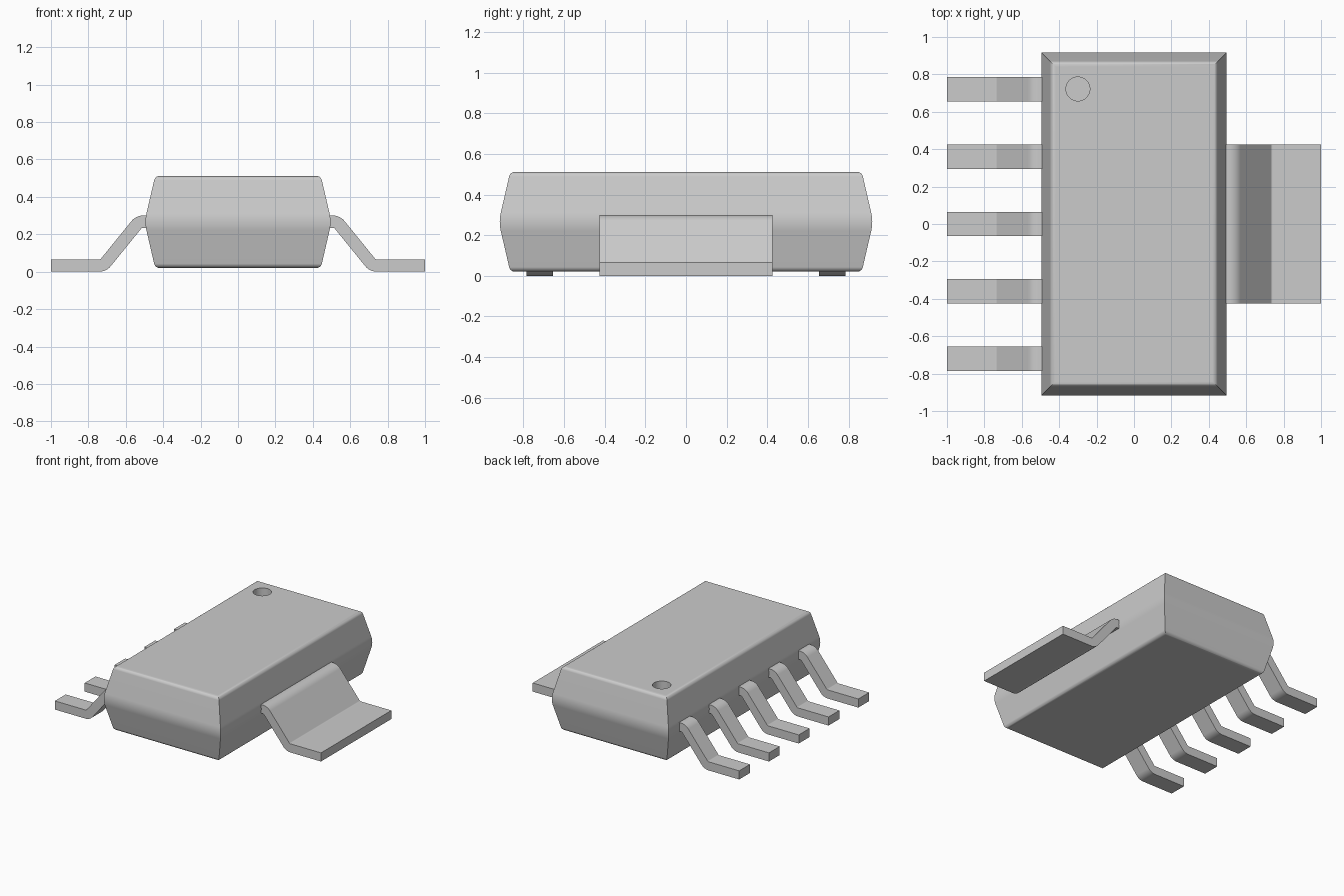
import bpy, bmesh, math
from mathutils import Vector

cube = bpy.data.objects.get("Cube")
if cube:
    bpy.data.objects.remove(cube, do_unlink=True)

grey = bpy.data.materials.new("plain grey")
grey.use_nodes = True
GREY = (0.6, 0.6, 0.6, 1)
grey.diffuse_color = GREY
grey.node_tree.nodes["Principled BSDF"].inputs["Base Color"].default_value = GREY


def round_path(points, radii, steps=6):
    """Replace each inner corner of an open 2D path with an arc."""
    pts = [Vector(p) for p in points]
    path = [pts[0]]
    for a, b, c, r in zip(pts, pts[1:], pts[2:], radii):
        u, v = (a - b).normalized(), (c - b).normalized()
        half = u.angle(v) / 2
        centre = b + (u + v).normalized() * r / math.sin(half)
        start = b + u * r / math.tan(half) - centre
        end = b + v * r / math.tan(half) - centre
        turn = start.angle(end)
        for i in range(steps + 1):
            t = i / steps
            path.append(centre + (start * math.sin((1 - t) * turn)
                                  + end * math.sin(t * turn)) / math.sin(turn))
    return path + [pts[-1]]


def make_object(name, bm):
    bmesh.ops.recalc_face_normals(bm, faces=bm.faces)
    mesh = bpy.data.meshes.new(name)
    bm.to_mesh(mesh)
    bm.free()
    mesh.materials.append(grey)
    ob = bpy.data.objects.new(name, mesh)
    bpy.context.collection.objects.link(ob)
    return ob


def select_only(ob):
    bpy.ops.object.select_all(action='DESELECT')
    ob.select_set(True)
    bpy.context.view_layer.objects.active = ob


def finish(ob):
    select_only(ob)
    bpy.ops.object.shade_smooth_by_angle(angle=math.radians(30))
    weighted = ob.modifiers.new("even shading", 'WEIGHTED_NORMAL')
    weighted.keep_sharp = True


# Moulded body: rectangular rings following a rounded side profile (inset, z)
BOTTOM, MIDDLE, TOP = 0.02, 0.266, 0.512
HALF_X, HALF_Y, TAPER = 0.5, 0.922, 0.057
profile = round_path([(0.2, BOTTOM), (TAPER, BOTTOM), (0, MIDDLE), (TAPER, TOP), (0.2, TOP)],
                     (0.03, 0.2, 0.03))[1:-1]
bm = bmesh.new()
rings = []
for inset, z in profile:
    x, y = HALF_X - inset, HALF_Y - inset
    rings.append([bm.verts.new((sx * x, sy * y, z))
                  for sx, sy in ((-1, -1), (1, -1), (1, 1), (-1, 1))])
for low, high in zip(rings, rings[1:]):
    for i in range(4):
        j = (i + 1) % 4
        bm.faces.new((low[i], low[j], high[j], high[i]))
bm.faces.new(rings[0])
bm.faces.new(rings[-1])
body = make_object("body", bm)

# Round marker recess in the top
DEPTH = 0.07
bm = bmesh.new()
bmesh.ops.create_cone(bm, cap_ends=True, segments=40, radius1=0.064, radius2=0.064, depth=2 * DEPTH)
bmesh.ops.translate(bm, verts=bm.verts, vec=(-0.3, 0.722, TOP))
cutter = make_object("recess_cutter", bm)
cutter.hide_render = True
cut = body.modifiers.new("recess", 'BOOLEAN')
cut.object = cutter
cut.operation = 'DIFFERENCE'
cut.solver = 'EXACT'
select_only(body)
bpy.ops.object.modifier_apply(modifier=cut.name)
bpy.data.objects.remove(cutter, do_unlink=True)
finish(body)

# Bent metal strips: thicken a rounded centre line, then extrude along y
THICK = 0.066
centre_line = round_path([(0.44, 0.267), (0.53, 0.267), (0.72, THICK / 2), (1, THICK / 2)],
                         (0.045, 0.045))


def make_strip(name, side, y_centre, width):
    bm = bmesh.new()
    upper, lower = [], []
    last = len(centre_line) - 1
    for i, p in enumerate(centre_line):
        along = centre_line[min(i + 1, last)] - centre_line[max(i - 1, 0)]
        if i in (1, last - 1):
            along = Vector((1, 0))
        normal = Vector((-along.y, along.x)).normalized() * THICK / 2
        upper.append(p + normal)
        lower.append(p - normal)
    outline = upper + lower[::-1]
    face = bm.faces.new([bm.verts.new((side * p.x, y_centre - width / 2, p.y)) for p in outline])
    result = bmesh.ops.extrude_face_region(bm, geom=[face])
    moved = [g for g in result["geom"] if isinstance(g, bmesh.types.BMVert)]
    bmesh.ops.translate(bm, verts=moved, vec=(0, width, 0))
    finish(make_object(name, bm))


for n in range(5):
    make_strip(f"lead_{n + 1}", -1, (2 - n) * 0.36, 0.13)
make_strip("wide_tab", 1, 0, 0.85)
